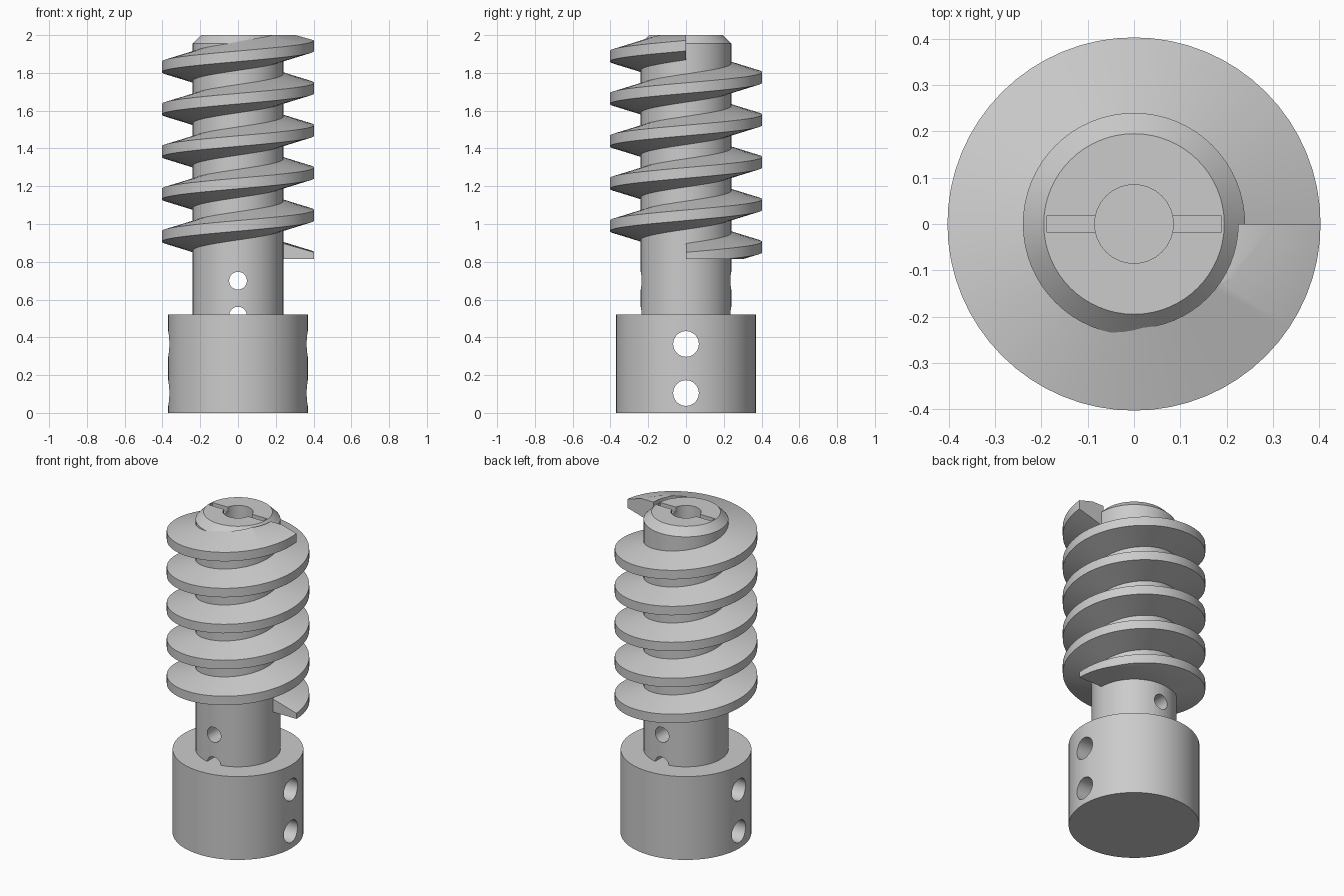
import bpy, bmesh, math
from mathutils import Vector

if "Cube" in bpy.data.objects:
    bpy.data.objects.remove(bpy.data.objects["Cube"])

steel = bpy.data.materials.new("plain grey")
steel.diffuse_color = (0.6, 0.6, 0.6, 1)
steel.use_nodes = True
steel.node_tree.nodes["Principled BSDF"].inputs["Base Color"].default_value = steel.diffuse_color


def activate(obj):
    bpy.ops.object.select_all(action='DESELECT')
    obj.select_set(True)
    bpy.context.view_layer.objects.active = obj


def make(name, bm):
    bmesh.ops.recalc_face_normals(bm, faces=bm.faces[:])
    mesh = bpy.data.meshes.new(name)
    bm.to_mesh(mesh)
    bm.free()
    mesh.materials.append(steel)
    obj = bpy.data.objects.new(name, mesh)
    bpy.context.collection.objects.link(obj)
    return obj


def lathe(name, profile, n=64):
    """Solid of revolution from (radius, z) points, capped at both ends."""
    bm = bmesh.new()
    rings = [[bm.verts.new((r * math.cos(2 * math.pi * i / n),
                            r * math.sin(2 * math.pi * i / n), z)) for i in range(n)]
             for r, z in profile]
    for a, b in zip(rings, rings[1:]):
        for i in range(n):
            j = (i + 1) % n
            bm.faces.new((a[i], a[j], b[j], b[i]))
    bm.faces.new(rings[0])
    bm.faces.new(rings[-1])
    return make(name, bm)


def cut(obj, cutter):
    activate(obj)
    mod = obj.modifiers.new("cut", 'BOOLEAN')
    mod.object = cutter
    mod.operation = 'DIFFERENCE'
    mod.solver = 'EXACT'
    bpy.ops.object.modifier_apply(modifier=mod.name)
    bpy.data.objects.remove(cutter)


def drill(obj, radius, z, axis):
    """Cross hole right through the part along x or y."""
    cutter = lathe("drill", [(radius, -0.6), (radius, 0.6)], 32)
    if axis == 'x':
        cutter.rotation_euler = (0, math.pi / 2, 0)
    else:
        cutter.rotation_euler = (math.pi / 2, 0, 0)
    cutter.location.z = z
    bpy.context.view_layer.update()
    cut(obj, cutter)


# Base collar with two cross holes
collar = lathe("base_collar", [(0.37, 0), (0.37, 0.52)])
for z in (0.105, 0.365):
    drill(collar, 0.068, z, 'x')

# Shaft with chamfered top and two cross holes
shaft = lathe("shaft", [(0.24, 0.50), (0.24, 1.955), (0.195, 2.0)])
for z in (0.515, 0.70):
    drill(shaft, 0.047, z, 'y')

# Screwdriver slot and round recess in the top
bm = bmesh.new()
bmesh.ops.create_cube(bm, size=1)
bmesh.ops.scale(bm, vec=(0.375, 0.036, 0.08), verts=bm.verts)
bmesh.ops.translate(bm, vec=(0, 0, 2.01), verts=bm.verts)
cut(shaft, make("slot_cutter", bm))
cut(shaft, lathe("recess_cutter", [(0.085, 1.92), (0.085, 2.1)], 32))

# Helical thread: trapezoid section swept five turns, trimmed flat at both ends
PITCH, TURNS, STEPS, START = 0.2244, 5, 64, 0.822
section = [(0.225, -0.079), (0.403, -0.028), (0.403, 0.028), (0.225, 0.079)]
bm = bmesh.new()
rings = []
for i in range(TURNS * STEPS + 1):
    a = 2 * math.pi * i / STEPS
    mid = START + PITCH * i / STEPS
    rings.append([bm.verts.new((r * math.cos(a), r * math.sin(a), mid + h))
                  for r, h in section])
for a, b in zip(rings, rings[1:]):
    for k in range(4):
        m = (k + 1) % 4
        bm.faces.new((a[k], a[m], b[m], b[k]))
bm.faces.new(rings[0])
bm.faces.new(rings[-1])
for z, side in ((0.815, -1), (2.0, 1)):
    bmesh.ops.bisect_plane(bm, geom=bm.verts[:] + bm.edges[:] + bm.faces[:],
                           plane_co=Vector((0, 0, z)), plane_no=Vector((0, 0, side)),
                           clear_outer=True)
    bmesh.ops.holes_fill(bm, edges=[e for e in bm.edges if e.is_boundary], sides=0)
thread = make("thread", bm)

# Smooth round surfaces, crisp edges
for obj in (collar, shaft, thread):
    activate(obj)
    bpy.ops.object.shade_smooth_by_angle(angle=math.radians(25))
